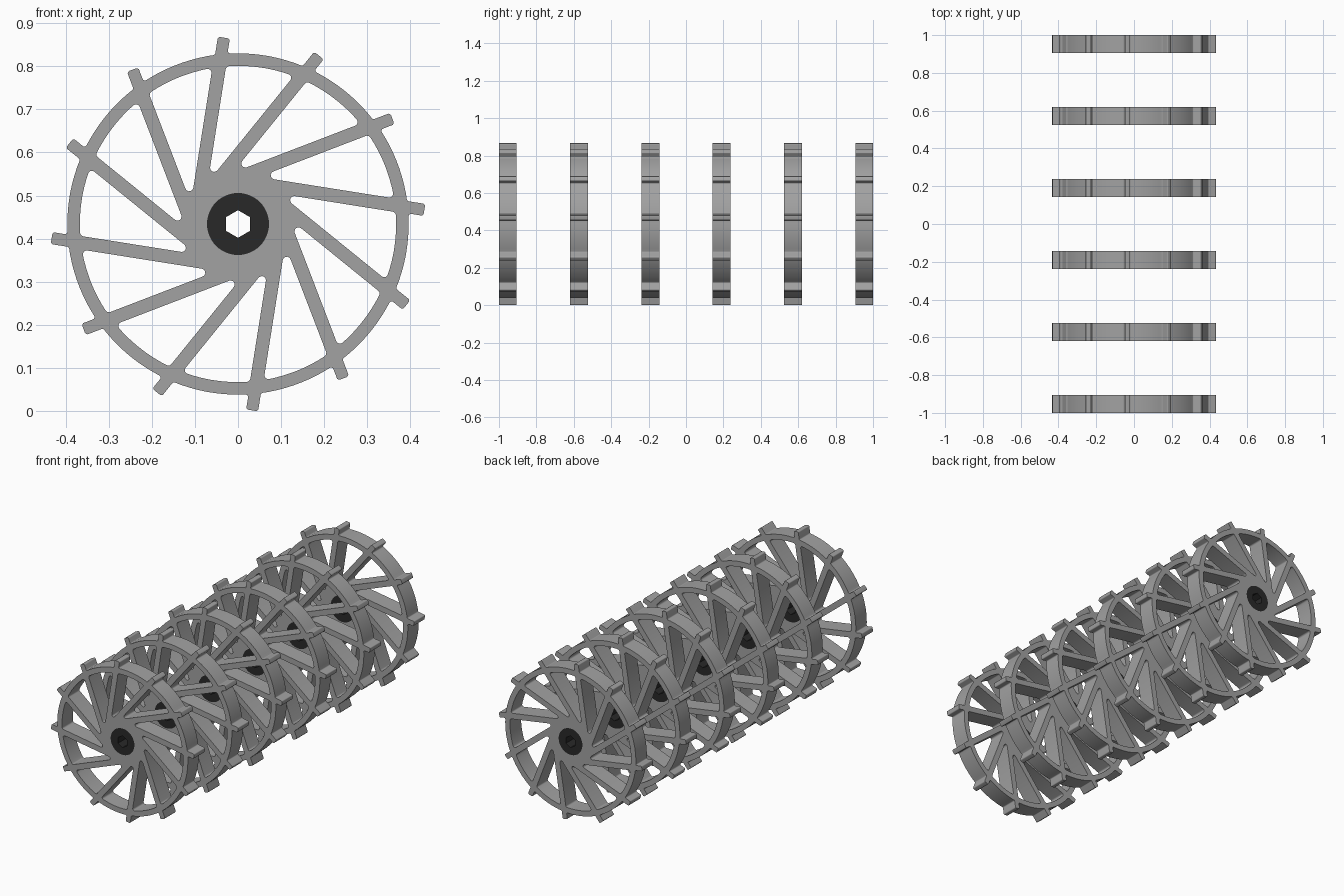
import bpy, bmesh
from math import radians, sqrt, sin, cos, pi, atan2, tan
from mathutils import Vector, Matrix

if "Cube" in bpy.data.objects:
    bpy.data.objects.remove(bpy.data.objects["Cube"])

SPOKES = 12
STEP = 2 * pi / SPOKES
TILT = radians(-9)        # direction of the first spoke
OFFSET = 0.10             # how far spoke centre lines miss the axle
HALF_SPOKE, HALF_LUG = 0.0155, 0.014
RIM_OUT, RIM_IN, LUG_END = 0.396, 0.367, 0.422
HUB_R, HEX_R = 0.072, 0.032
WIDTH, CENTRE_Z = 0.095, 0.434
OPEN_ABOVE = 0.11         # spokes centred higher than this have open sides


def material(name, value):
    m = bpy.data.materials.new(name)
    m.use_nodes = True
    colour = (value, value, value, 1)
    m.diffuse_color = colour
    m.node_tree.nodes["Principled BSDF"].inputs["Base Color"].default_value = colour
    return m


def spoke_point(angle, along, off):
    return Vector((along * cos(angle) - off * sin(angle),
                   along * sin(angle) + off * cos(angle)))


def on_circle(angle, off, r):
    return spoke_point(angle, sqrt(r * r - off * off), off)


def arc_between(p, q, r, n):
    """Points strictly between p and q, counter-clockwise."""
    a, b = atan2(p.y, p.x), atan2(q.y, q.x)
    b += 2 * pi if b < a else 0
    return [(Vector((r * cos(t), r * sin(t))), 0)
            for t in (a + (b - a) * i / n for i in range(1, n))]


def circle(r, n, start=0):
    return [Vector((r * cos(start + 2 * pi * i / n), r * sin(start + 2 * pi * i / n)))
            for i in range(n)]


def fillet(corners, steps=5):
    """Round each (point, radius) corner of a closed outline."""
    out = []
    for i, (p, r) in enumerate(corners):
        if r == 0:
            out.append(p)
            continue
        u = (corners[i - 1][0] - p).normalized()
        v = (corners[(i + 1) % len(corners)][0] - p).normalized()
        half = u.angle(v) / 2
        centre = p + (u + v).normalized() * r / sin(half)
        start = p + u * r / tan(half) - centre
        end = p + v * r / tan(half) - centre
        turn = start.angle_signed(end)      # clockwise positive
        for k in range(steps + 1):
            t = -turn * k / steps
            out.append(centre + Vector((start.x * cos(t) - start.y * sin(t),
                                        start.x * sin(t) + start.y * cos(t))))
    return out


def plate(name, outlines, mat):
    """Extrude an outline with holes into an upright plate mesh."""
    cu = bpy.data.curves.new(name + "_profile", 'CURVE')
    cu.dimensions = '2D'
    cu.fill_mode = 'BOTH'
    cu.extrude = WIDTH / 2
    for pts in outlines:
        s = cu.splines.new('POLY')
        s.points.add(len(pts) - 1)
        for sp, p in zip(s.points, pts):
            sp.co = (p.x, p.y, 0, 1)
        s.use_cyclic_u = True
    temp = bpy.data.objects.new(name + "_profile", cu)
    bpy.context.collection.objects.link(temp)
    bpy.context.view_layer.update()
    dg = bpy.context.evaluated_depsgraph_get()
    me = bpy.data.meshes.new_from_object(temp.evaluated_get(dg))
    bpy.data.objects.remove(temp)
    me.name = name
    bm = bmesh.new()
    bm.from_mesh(me)
    bmesh.ops.remove_doubles(bm, verts=bm.verts, dist=0.00005)
    bmesh.ops.recalc_face_normals(bm, faces=bm.faces)
    bm.transform(Matrix.Rotation(pi / 2, 4, 'X'))
    # Upper spokes are paired front and back strips: drop their long side walls
    walls = [f for f in bm.faces
             if abs(f.normal.y) < 0.1 and f.calc_area() > 0.01
             and f.calc_center_median().z > OPEN_ABOVE]
    bmesh.ops.delete(bm, geom=walls, context='FACES')
    bm.to_mesh(me)
    bm.free()
    me.materials.clear()
    me.materials.append(mat)
    return me


# Outer outline: rim arcs broken by rounded lugs
outer = []
for k in range(SPOKES):
    a = TILT + k * STEP
    lo, hi = OFFSET - HALF_LUG, OFFSET + HALF_LUG
    base = on_circle(a, hi, RIM_OUT)
    outer += [(on_circle(a, lo, RIM_OUT), 0.006),
              (spoke_point(a, LUG_END, lo), 0.006),
              (spoke_point(a, LUG_END, hi), 0.006),
              (base, 0.006)]
    outer += arc_between(base, on_circle(a + STEP, lo, RIM_OUT), RIM_OUT, 9)

# Wedge-shaped openings between neighbouring spokes
openings = []
for k in range(SPOKES):
    a = TILT + k * STEP
    b = a + STEP
    hi, lo = OFFSET + HALF_SPOKE, OFFSET - HALF_SPOKE
    tip = spoke_point(a, (hi * cos(STEP) - lo) / sin(STEP), hi)
    p, q = on_circle(a, hi, RIM_IN), on_circle(b, lo, RIM_IN)
    openings.append(fillet([(tip, 0.0095), (p, 0.009)]
                           + arc_between(p, q, RIM_IN, 7) + [(q, 0.009)]))

grey = material("mid grey", 0.36)
black = material("hub black", 0.022)
wheel_mesh = plate("wheel", [fillet(outer)] + openings + [circle(HUB_R, 48)], grey)
hub_mesh = plate("hub", [circle(HUB_R, 48), circle(HEX_R, 6, pi / 2)], black)

# Six identical wheels in a row, each with its hub
parts = []
spacing = (2 - WIDTH) / 5
for i in range(6):
    for name, me in (("wheel", wheel_mesh), ("hub", hub_mesh)):
        ob = bpy.data.objects.new(f"{name}_{i + 1}", me)
        ob.location = (0, (i - 2.5) * spacing, CENTRE_Z)
        bpy.context.collection.objects.link(ob)
        parts.append(ob)

# Smooth the curved walls, keep the edges crisp
bpy.ops.object.select_all(action='DESELECT')
for ob in parts[:2]:
    ob.select_set(True)
bpy.context.view_layer.objects.active = parts[0]
bpy.ops.object.shade_smooth_by_angle(angle=radians(35))
